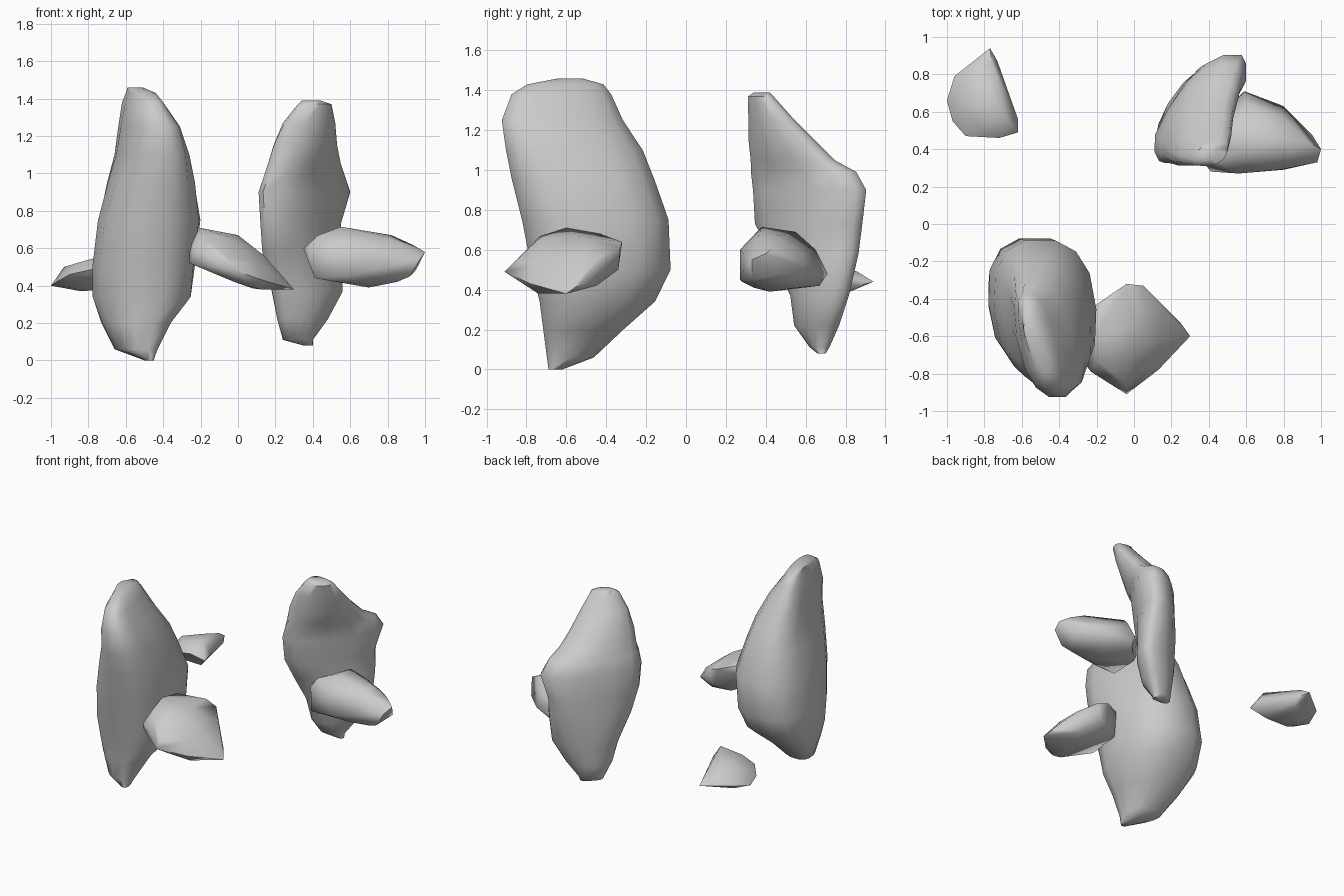
import bpy, bmesh, math

SIDES = 14


def finish(bm, name):
    bmesh.ops.recalc_face_normals(bm, faces=bm.faces[:])
    mesh = bpy.data.meshes.new(name)
    bm.to_mesh(mesh)
    bm.free()
    ob = bpy.data.objects.new(name, mesh)
    bpy.context.collection.objects.link(ob)
    bpy.ops.object.select_all(action='DESELECT')
    ob.select_set(True)
    bpy.context.view_layer.objects.active = ob
    bpy.ops.object.shade_smooth_by_angle(angle=math.radians(62))
    return ob


def soft(v, p):
    return math.copysign(abs(v) ** p, v)


def tall_rock(name, p, rings):
    """Loft of rounded rings: z, x0, x1, y0, y1, lean of x along y."""
    bm = bmesh.new()
    loops = []
    for z, x0, x1, y0, y1, k in rings:
        loop = []
        for i in range(SIDES):
            t = 2 * math.pi * i / SIDES
            c, s = soft(math.cos(t), p), soft(math.sin(t), p)
            x = (c * math.sqrt(1 - k * k) + k * s) * (x1 - x0) / 2 + (x0 + x1) / 2
            x = min(max(x, x0), x1)
            loop.append(bm.verts.new((x, (y0 + y1) / 2 + s * (y1 - y0) / 2, z)))
        loops.append(loop)
    for a, b in zip(loops, loops[1:]):
        for i in range(SIDES):
            j = (i + 1) % SIDES
            bm.faces.new((a[i], a[j], b[j], b[i]))
    bm.faces.new(loops[0][::-1])
    bm.faces.new(loops[-1])
    return finish(bm, name)


def chunk_rock(name, pts):
    """Convex boulder wrapped around its corner points."""
    bm = bmesh.new()
    for p in pts:
        bm.verts.new(p)
    bmesh.ops.convex_hull(bm, input=bm.verts[:])
    loose = [v for v in bm.verts if not v.link_faces]
    bmesh.ops.delete(bm, geom=loose, context='VERTS')
    return finish(bm, name)


# Large standing rock, front left
tall_rock("large_rock", 0.80, [
    (0.00, -0.50, -0.45, -0.69, -0.62, 0),
    (0.06, -0.66, -0.43, -0.70, -0.46, -0.3),
    (0.20, -0.73, -0.36, -0.72, -0.31, -0.25),
    (0.34, -0.78, -0.25, -0.74, -0.15, -0.15),
    (0.50, -0.78, -0.23, -0.78, -0.07, -0.1),
    (0.75, -0.75, -0.20, -0.83, -0.08, -0.1),
    (0.95, -0.70, -0.23, -0.88, -0.15, -0.2),
    (1.10, -0.66, -0.26, -0.91, -0.21, -0.3),
    (1.25, -0.64, -0.31, -0.93, -0.31, -0.4),
    (1.38, -0.62, -0.40, -0.88, -0.37, -0.55),
    (1.43, -0.60, -0.44, -0.80, -0.41, -0.6),
    (1.46, -0.59, -0.51, -0.64, -0.52, -0.3),
])

# Thin leaning slab, back right
tall_rock("slab_rock", 0.84, [
    (0.08, 0.35, 0.40, 0.66, 0.70, 0),
    (0.11, 0.24, 0.40, 0.62, 0.72, 0.3),
    (0.22, 0.21, 0.48, 0.54, 0.77, 0.4),
    (0.37, 0.18, 0.56, 0.52, 0.82, 0.5),
    (0.58, 0.13, 0.56, 0.42, 0.87, 0.65),
    (0.73, 0.12, 0.55, 0.34, 0.89, 0.7),
    (0.90, 0.11, 0.60, 0.33, 0.91, 0.72),
    (0.99, 0.14, 0.57, 0.32, 0.86, 0.7),
    (1.05, 0.16, 0.55, 0.32, 0.75, 0.6),
    (1.15, 0.19, 0.53, 0.31, 0.65, 0.5),
    (1.27, 0.24, 0.52, 0.31, 0.53, 0.4),
    (1.37, 0.32, 0.50, 0.31, 0.44, 0.3),
    (1.39, 0.34, 0.44, 0.34, 0.42, 0.2),
])

# Low sloping boulder beside the large rock
chunk_rock("middle_boulder", [
    (-.26, -.75, .52), (-.26, -.50, .53), (-.26, -.55, .66), (-.21, -.60, .71),
    (-.20, -.43, .68), (-.04, -.32, .64), (.05, -.33, .61), (0, -.34, .50),
    (0, -.55, .67), (-.05, -.73, .66), (-.04, -.91, .49), (-.23, -.79, .59),
    (.14, -.44, .56), (.14, -.62, .56), (.25, -.53, .43), (.30, -.60, .38),
    (.08, -.60, .385), (.13, -.78, .43), (.10, -.45, .42), (.12, -.74, .38),
    (-.20, -.73, .67), (-.04, -.86, .54), (-.02, -.80, .42), (-.08, -.42, .45),
    (.10, -.74, .53),
])

# Low boulder beside the slab
chunk_rock("right_boulder", [
    (.38, .32, .60), (.35, .40, .60), (.43, .34, .67), (.55, .38, .715),
    (.82, .45, .67), (.80, .36, .66), (1.0, .40, .58), (.98, .33, .55),
    (.95, .48, .48), (.80, .63, .49), (.59, .71, .48), (.58, .67, .42),
    (.60, .65, .60), (.55, .55, .69), (.70, .42, .39), (.85, .35, .42),
    (.41, .28, .44), (.56, .27, .45), (.80, .29, .50), (.56, .27, .60),
    (.42, .50, .44), (.92, .33, .45), (.78, .58, .58), (.93, .44, .62),
    (.72, .55, .41), (.70, .34, .41), (.78, .29, .58), (.37, .50, .55),
])

# Small boulder, back left
chunk_rock("small_boulder", [
    (-1.0, .66, .40), (-.96, .79, .43), (-.88, .83, .46), (-.77, .94, .44),
    (-.73, .87, .42), (-.62, .56, .48), (-.62, .49, .46), (-.72, .46, .50),
    (-.90, .47, .46), (-.97, .55, .42), (-.93, .66, .50), (-.78, .70, .54),
    (-.68, .56, .57), (-.76, .86, .49), (-.84, .62, .37), (-.70, .56, .38),
    (-.76, .80, .38), (-.90, .55, .39), (-.83, .52, .53), (-.92, .74, .385),
])
